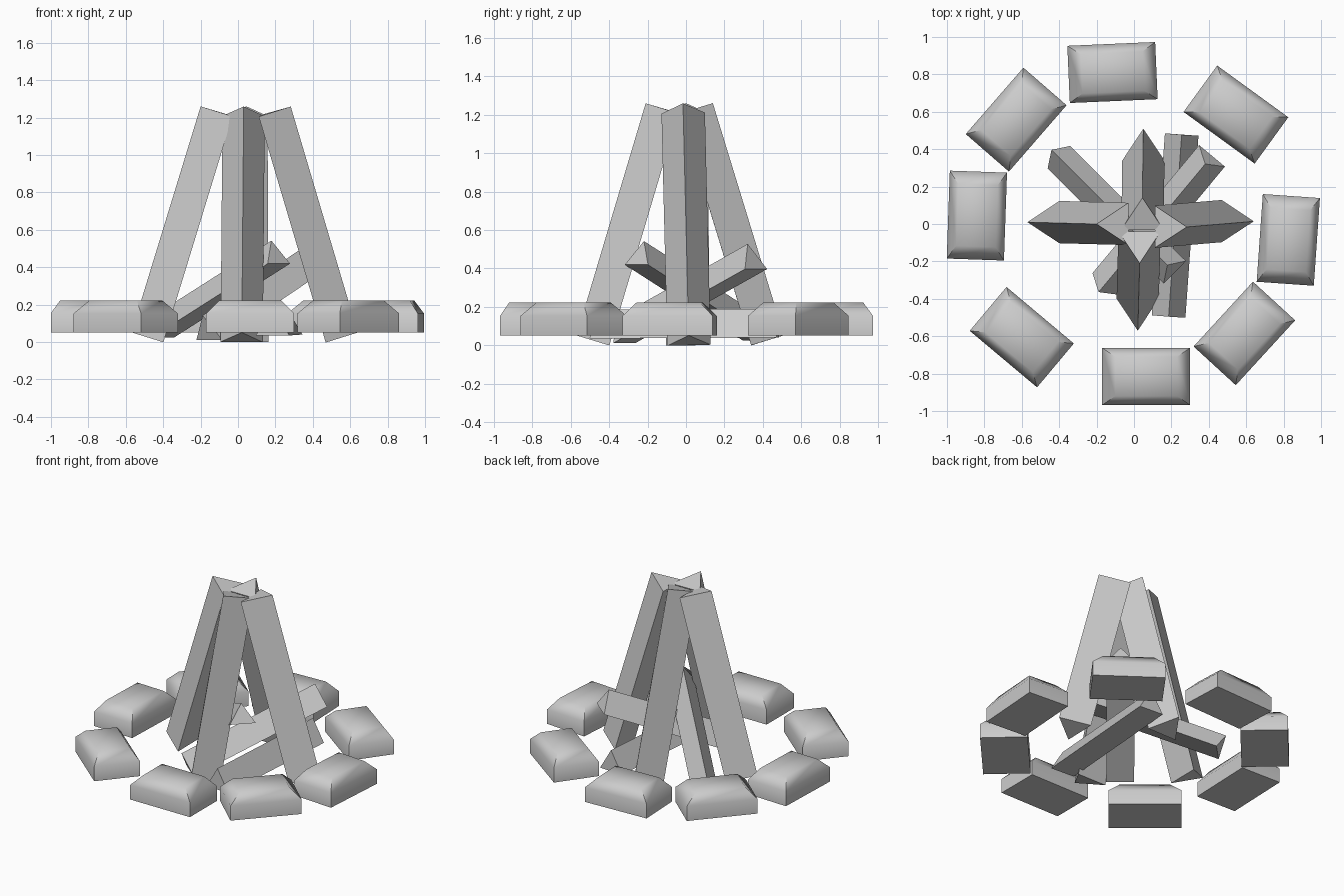
import bpy
import bmesh
from math import radians
from mathutils import Vector

if "Cube" in bpy.data.objects:
    bpy.data.objects.remove(bpy.data.objects["Cube"])


def finish(name, bm, angle=None):
    bmesh.ops.recalc_face_normals(bm, faces=bm.faces)
    me = bpy.data.meshes.new(name)
    bm.to_mesh(me)
    bm.free()
    ob = bpy.data.objects.new(name, me)
    bpy.context.collection.objects.link(ob)
    if angle:
        bpy.ops.object.select_all(action='DESELECT')
        ob.select_set(True)
        bpy.context.view_layer.objects.active = ob
        bpy.ops.object.shade_smooth_by_angle(angle=radians(angle))
    return ob


def loft(bm, rings):
    """Join rings of equal length and cap both ends."""
    rs = [[bm.verts.new(p) for p in r] for r in rings]
    n = len(rs[0])
    for a, b in zip(rs, rs[1:]):
        for i in range(n):
            j = (i + 1) % n
            bm.faces.new((a[i], a[j], b[j], b[i]))
    bm.faces.new(rs[0][::-1])
    bm.faces.new(rs[-1])


def split_log(name, start, end, ridge_dir, r, half_width):
    """Three-sided split log whose ridge points towards ridge_dir."""
    p, q = Vector(start), Vector(end)
    d = (q - p).normalized()
    u = Vector(ridge_dir)
    u = (u - d * u.dot(d)).normalized()
    w = d.cross(u)
    section = [u * r, -u * r / 2 + w * half_width, -u * r / 2 - w * half_width]
    bm = bmesh.new()
    loft(bm, [[c + s for s in section] for c in (p, q)])
    finish(name, bm)


def stone(name, x, y, turn):
    """Block with a sloped top rim."""
    def ring(hx, hy, z):
        return [(-hx, -hy, z), (hx, -hy, z), (hx, hy, z), (-hx, hy, z)]
    bm = bmesh.new()
    loft(bm, [ring(.235, .153, .05), ring(.235, .153, .153), ring(.165, .105, .223)])
    ob = finish(name, bm, 60)
    ob.location = (x, y, 0)
    ob.rotation_euler.z = radians(turn)


# Ring of stones
for i, (x, y, turn) in enumerate([
        (.065, -.815, 0), (.59, -.585, 47.5), (.825, -.085, 86), (.545, .585, -36),
        (-.115, .81, 2.5), (-.63, .558, 49), (-.84, .045, 88), (-.6, -.605, -40)]):
    stone(f"ring_stone_{i + 1}", x, y, turn)

# Logs leaning together
for name, foot, top, out in [
        ("left", (-.456, .01, .017), (-.086, .0, 1.225), (-1, 0, 0)),
        ("right", (.526, .015, .017), (.168, -.015, 1.225), (1, 0, 0)),
        ("front", (.02, -.456, .017), (.03, -.096, 1.225), (0, -1, 0)),
        ("back", (.05, .396, .017), (.045, .026, 1.225), (0, 1, 0))]:
    split_log(f"leaning_log_{name}", foot, top, out, .119, .113)

# Fuel logs piled inside
up = (0, 0, 1)
split_log("fuel_log_a", (-.415, .37, .065), (.205, -.245, .46), up, .09, .085)
split_log("fuel_log_b", (-.165, -.335, .055), (.405, .35, .44), up, .095, .09)
split_log("fuel_log_flat", (.185, -.495, .085), (.255, .478, .09), up, .1, .09)
